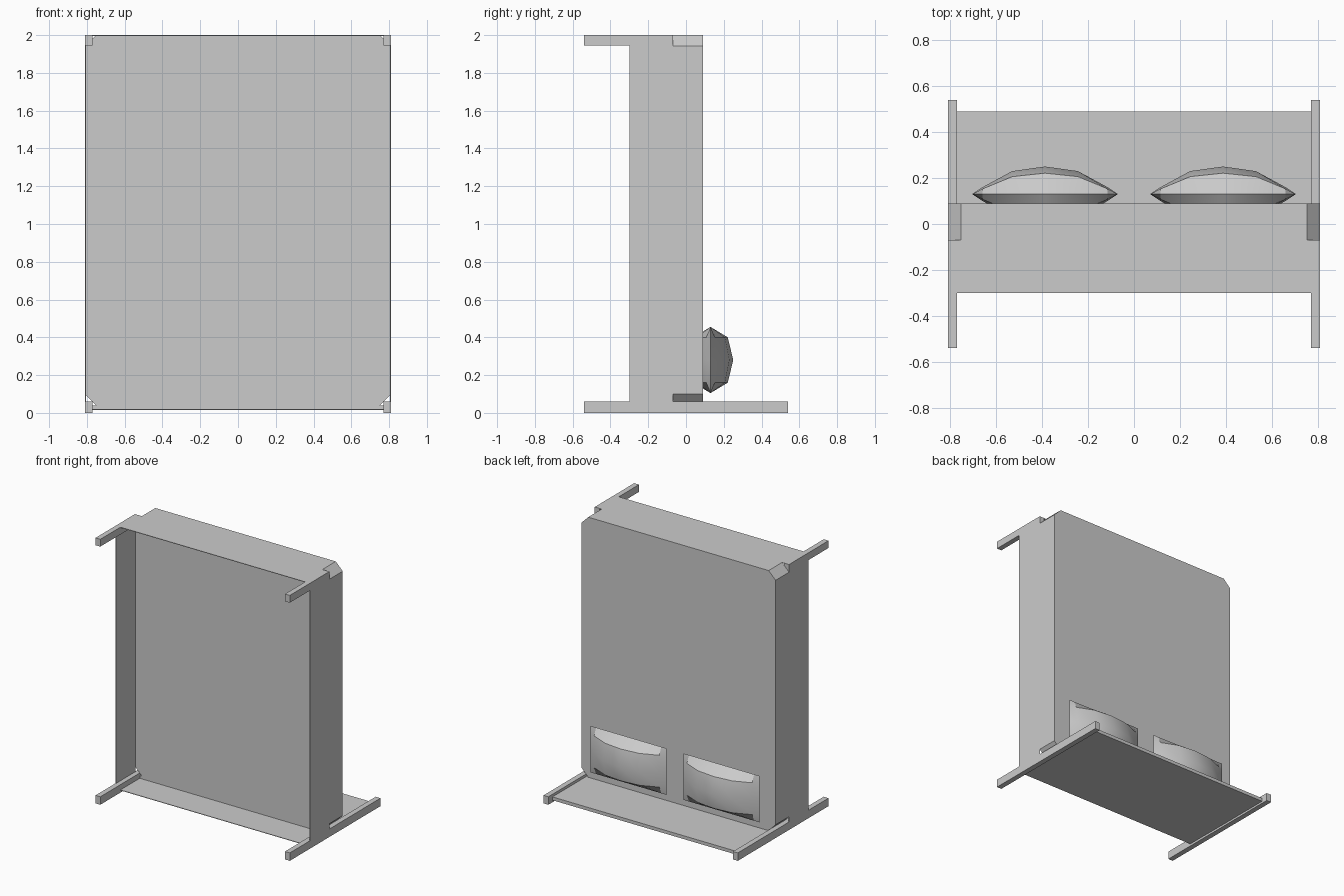
import bpy
import bmesh

cube = bpy.data.objects.get("Cube")
if cube:
    bpy.data.objects.remove(cube, do_unlink=True)

# Single plain grey material
grey = bpy.data.materials.new("plain_grey")
grey.use_nodes = True
grey.diffuse_color = (0.6, 0.6, 0.6, 1)
grey.node_tree.nodes["Principled BSDF"].inputs["Base Color"].default_value = (0.6, 0.6, 0.6, 1)


def add_object(name, bm):
    bmesh.ops.recalc_face_normals(bm, faces=bm.faces)
    mesh = bpy.data.meshes.new(name)
    bm.to_mesh(mesh)
    bm.free()
    mesh.materials.append(grey)
    obj = bpy.data.objects.new(name, mesh)
    bpy.context.collection.objects.link(obj)
    return obj


def box(name, x, y, z):
    """Box from three (low, high) ranges."""
    bm = bmesh.new()
    bmesh.ops.create_cube(bm, size=1)
    for v in bm.verts:
        for i, (lo, hi) in enumerate((x, y, z)):
            v.co[i] = hi if v.co[i] > 0 else lo
    return add_object(name, bm)


W = 0.81         # half width
LEG = 0.77       # inner side of the legs
UNDER = -0.07    # underside of the mattress
TOP = 0.09       # sleeping surface
FRAME = -0.30    # lower rim of the frame
PLATE = 0.004

# Mattress with chamfered corners
c = 0.058
outline = [(-W + c, 0.04), (W - c, 0.04), (W, 0.10), (W, 2 - c),
           (W - c, 2), (-W + c, 2), (-W, 2 - c), (-W, 0.10)]
bm = bmesh.new()
face = bm.faces.new([bm.verts.new((x, UNDER, z)) for x, z in outline])
ext = bmesh.ops.extrude_face_region(bm, geom=[face], use_keep_orig=True)
for v in ext["geom"]:
    if isinstance(v, bmesh.types.BMVert):
        v.co.y = TOP
add_object("mattress", bm)

# Thin frame panels, open underneath
box("foot_panel", (-W, W), (FRAME, UNDER), (2 - PLATE, 2))
box("head_panel", (-W, W), (FRAME, UNDER), (0.016, 0.016 + PLATE))
for side, s in (("left", 1), ("right", -1)):
    xs = sorted((s * W, s * (W - PLATE)))
    box(side + "_side_panel", xs, (FRAME, UNDER), (0.016, 2))

    # Foot leg and full-length headboard post
    xs = sorted((s * W, s * LEG))
    box(side + "_foot_leg", xs, (-0.54, UNDER), (1.945, 2))
    box(side + "_headboard_post", xs, (-0.54, 0.54), (0, 0.06))

# Headboard
box("headboard", (-LEG, LEG), (UNDER, 0.49), (0.015, 0.04))

# Pillows: two bulging sheets sharing a rectangular rim
COLS = [-0.317, -0.272, -0.143, 0, 0.143, 0.272, 0.317]
ROWS = [-0.175, -0.12, 0, 0.12, 0.175]
BULGE_X = [0, 0.03, 0.10, 0.12, 0.10, 0.03, 0]
BULGE_Z = [0, 0.76, 1, 0.76, 0]


def pillow(name, cx):
    bm = bmesh.new()
    for s in (1, -1):
        grid = [[bm.verts.new((cx + x, 0.13 + s * bx * bz, 0.28 + z))
                 for x, bx in zip(COLS, BULGE_X)]
                for z, bz in zip(ROWS, BULGE_Z)]
        for r0, r1 in zip(grid, grid[1:]):
            for i in range(len(COLS) - 1):
                bm.faces.new((r0[i], r0[i + 1], r1[i + 1], r1[i]))
    bmesh.ops.remove_doubles(bm, verts=bm.verts, dist=0.0005)
    obj = add_object(name, bm)
    bpy.ops.object.select_all(action='DESELECT')
    obj.select_set(True)
    bpy.context.view_layer.objects.active = obj
    bpy.ops.object.shade_smooth_by_angle(angle=0.52)


pillow("left_pillow", 0.387)
pillow("right_pillow", -0.387)
